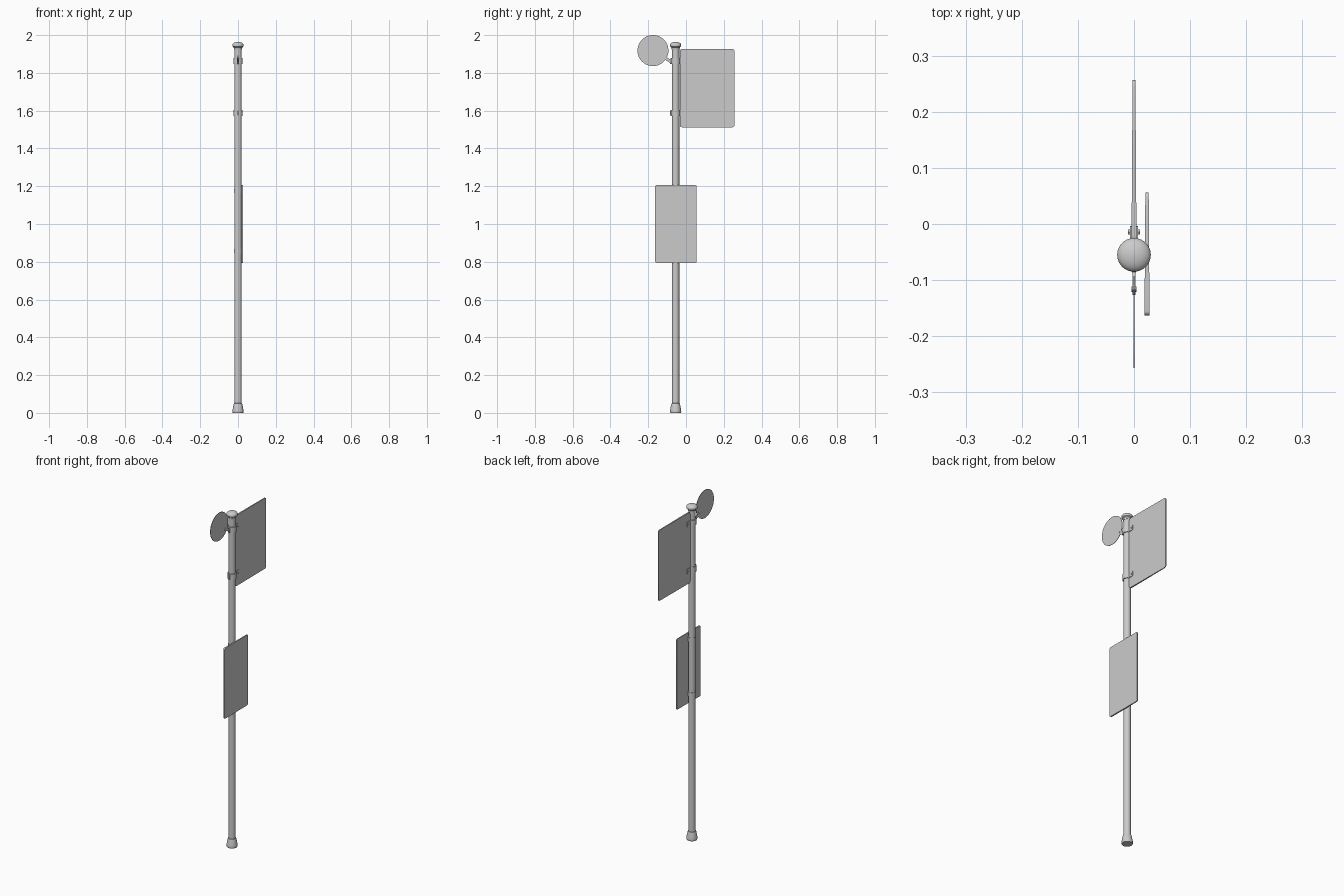
import bpy, bmesh
from math import sin, cos, pi, radians
from mathutils import Vector

if "Cube" in bpy.data.objects:
    bpy.data.objects.remove(bpy.data.objects["Cube"])

PY = -0.055  # pole axis position along y


def finish(name, bm, angle=35):
    bmesh.ops.recalc_face_normals(bm, faces=bm.faces)
    me = bpy.data.meshes.new(name)
    bm.to_mesh(me)
    bm.free()
    ob = bpy.data.objects.new(name, me)
    bpy.context.collection.objects.link(ob)
    bpy.ops.object.select_all(action='DESELECT')
    ob.select_set(True)
    bpy.context.view_layer.objects.active = ob
    bpy.ops.object.shade_smooth_by_angle(angle=radians(angle))
    return ob


def lathe(name, profile, n=32, closed=False):
    """Revolve (radius, z) points around the pole axis."""
    bm = bmesh.new()
    rings = [[bm.verts.new((r * cos(2 * pi * i / n), PY + r * sin(2 * pi * i / n), z))
              for i in range(n)] for r, z in profile]
    pairs = list(zip(rings, rings[1:]))
    if closed:
        pairs.append((rings[-1], rings[0]))
    else:
        bm.faces.new(rings[0])
        bm.faces.new(rings[-1])
    for a, b in pairs:
        for i in range(n):
            j = (i + 1) % n
            bm.faces.new((a[i], a[j], b[j], b[i]))
    return finish(name, bm)


def plate(name, x, y0, y1, z0, z1, t0, t1, r=0.012):
    """Rounded upright board, thickness running from t0 at y0 to t1 at y1."""
    pts = []
    for cy, cz, a0 in ((y1 - r, z1 - r, 0), (y0 + r, z1 - r, 90),
                       (y0 + r, z0 + r, 180), (y1 - r, z0 + r, 270)):
        for k in range(6):
            a = radians(a0 + 18 * k)
            pts.append((cy + r * cos(a), cz + r * sin(a)))
    bm = bmesh.new()
    sides = []
    for s in (-1, 1):
        sides.append([bm.verts.new((x + s * 0.5 * (t0 + (t1 - t0) * (y - y0) / (y1 - y0)), y, z))
                      for y, z in pts])
        bm.faces.new(sides[-1])
    n = len(pts)
    for i in range(n):
        j = (i + 1) % n
        bm.faces.new((sides[0][i], sides[0][j], sides[1][j], sides[1][i]))
    return finish(name, bm)


def rod(name, p, q, r, n=16):
    """Cylinder between two points."""
    p, q = Vector(p), Vector(q)
    bm = bmesh.new()
    bmesh.ops.create_cone(bm, cap_ends=True, segments=n, radius1=r, radius2=r, depth=(q - p).length)
    rot = (q - p).to_track_quat('Z', 'Y').to_matrix().to_4x4()
    bmesh.ops.transform(bm, matrix=rot, verts=bm.verts)
    bmesh.ops.translate(bm, vec=(p + q) / 2, verts=bm.verts)
    return finish(name, bm)


def clamp(name, z, r, h):
    lathe(name, [(0.018, z - h), (r, z - h), (r, z + h), (0.018, z + h)], closed=True)


# pole with foot and domed cap
lathe("pole", [(0.0195, 0.01), (0.0195, 1.94)])
lathe("foot", [(0.028, 0), (0.03, 0.006), (0.029, 0.015), (0.024, 0.042), (0.022, 0.05), (0.018, 0.052)])
dome = [(0.03 * cos(a), 1.948 + 0.016 * sin(a)) for a in (radians(10 * k) for k in range(9))]
lathe("cap", [(0.021, 1.925), (0.023, 1.935), (0.029, 1.94)] + dome + [(0.001, 1.964)])

# large flag board and its two clamps with bolted side tabs
plate("flag_board", 0, -0.033, 0.257, 1.512, 1.926, 0.009, 0.005)
for i, z in enumerate((1.862, 1.588)):
    clamp(f"flag_clamp_{i}", z, 0.024, 0.016)
    for s in (-1, 1):
        plate(f"flag_tab_{i}_{s}", s * 0.0057, -0.036, -0.004, z - 0.015, z + 0.015, 0.003, 0.003, 0.003)
        rod(f"flag_bolt_{i}_{s}", (s * 0.005, -0.014, z), (s * 0.011, -0.014, z), 0.005, 6)
    # clamp closing lug on the far side of the pole
    plate(f"clamp_lug_{i}", 0, -0.086, -0.074, z - 0.014, z + 0.014, 0.008, 0.008, 0.003)

# small notice board with two ring clamps
plate("notice_board", 0.0232, -0.163, 0.056, 0.794, 1.206, 0.009, 0.006, 0.008)
for i, z in enumerate((1.175, 0.855)):
    clamp(f"notice_clamp_{i}", z, 0.0215, 0.012)

# round disc on a short slanted arm
rod("disc", (-0.001, -0.175, 1.918), (0.001, -0.175, 1.918), 0.082, 48)
bm = bmesh.new()
bmesh.ops.create_cube(bm, size=1)
a, b = Vector((0, -0.072, 1.855)), Vector((0, -0.122, 1.886))
bmesh.ops.scale(bm, vec=(0.005, 0.016, (b - a).length), verts=bm.verts)
bmesh.ops.transform(bm, matrix=(b - a).to_track_quat('Z', 'Y').to_matrix().to_4x4(), verts=bm.verts)
for v in bm.verts:
    # keep the flat of the arm parallel to the disc
    v.co.x = 0.0025 if v.co.x > 0 else -0.0025
bmesh.ops.translate(bm, vec=(a + b) / 2, verts=bm.verts)
finish("disc_arm", bm)
rod("disc_bolt", (-0.0045, -0.116, 1.883), (0.0045, -0.116, 1.883), 0.005, 12)
